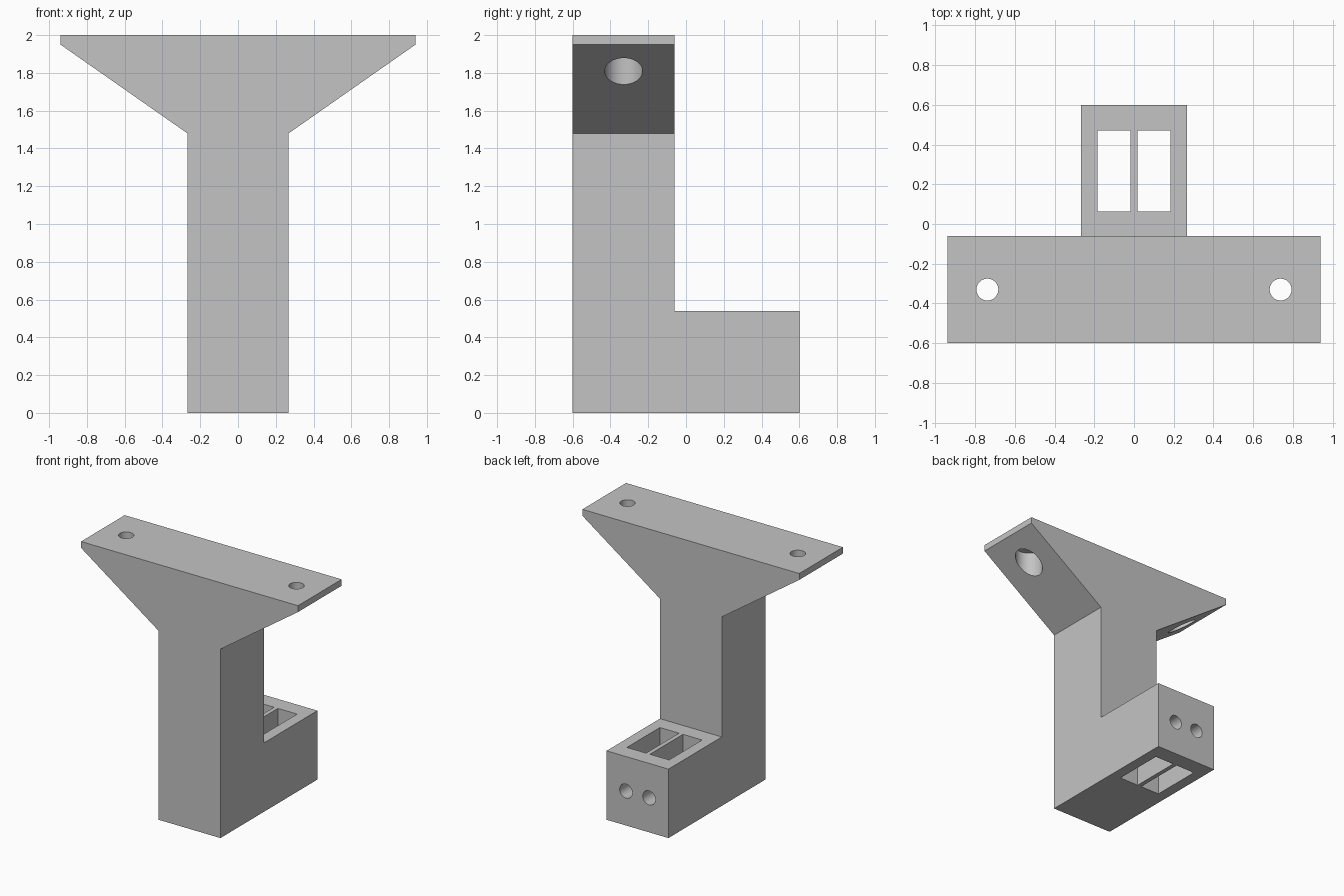
import bpy, bmesh, math
from mathutils import Matrix, Vector

cube = bpy.data.objects.get("Cube")
if cube:
    bpy.data.objects.remove(cube, do_unlink=True)

grey = bpy.data.materials.new("light grey plastic")
grey.use_nodes = True
GREY = (0.55, 0.55, 0.55, 1)
grey.diffuse_color = GREY
grey.node_tree.nodes["Principled BSDF"].inputs["Base Color"].default_value = GREY


def finish(name, bm):
    bmesh.ops.recalc_face_normals(bm, faces=bm.faces)
    mesh = bpy.data.meshes.new(name)
    bm.to_mesh(mesh)
    bm.free()
    mesh.materials.append(grey)
    obj = bpy.data.objects.new(name, mesh)
    bpy.context.collection.objects.link(obj)
    return obj


def extrude_profile(name, points, direction):
    """Extrude a closed outline from -direction to +direction."""
    bm = bmesh.new()
    d = Vector(direction)
    face = bm.faces.new([bm.verts.new(Vector(p) - d) for p in points])
    out = bmesh.ops.extrude_face_region(bm, geom=[face])
    verts = [g for g in out["geom"] if isinstance(g, bmesh.types.BMVert)]
    bmesh.ops.translate(bm, verts=verts, vec=2 * d)
    return finish(name, bm)


def box(name, low, high):
    bm = bmesh.new()
    low, high = Vector(low), Vector(high)
    bmesh.ops.create_cube(bm, size=1, matrix=Matrix.Translation((low + high) / 2)
                          @ Matrix.Diagonal((high - low).to_4d()))
    return finish(name, bm)


def cylinder(name, start, end, radius):
    bm = bmesh.new()
    start, end = Vector(start), Vector(end)
    axis = end - start
    turn = axis.to_track_quat("Z", "Y").to_matrix().to_4x4()
    bmesh.ops.create_cone(bm, cap_ends=True, segments=64, radius1=radius, radius2=radius,
                          depth=axis.length, matrix=Matrix.Translation((start + end) / 2) @ turn)
    return finish(name, bm)


def combine(target, tool, operation):
    """Apply a boolean and remove the helper."""
    mod = target.modifiers.new(operation.lower(), "BOOLEAN")
    mod.operation = operation
    mod.solver = "EXACT"
    mod.object = tool
    tool.hide_render = True
    bpy.context.view_layer.objects.active = target
    bpy.ops.object.modifier_apply(modifier=mod.name)
    bpy.data.objects.remove(tool, do_unlink=True)


# Bracket body: flared front outline crossed with the L-shaped side outline
half = [(0.268, 0), (0.268, 1.48), (0.94, 1.95), (0.94, 2)]
front = [(x, 0, z) for x, z in half] + [(-x, 0, z) for x, z in reversed(half)]
bracket = extrude_profile("bracket", front, (0, 1, 0))
side = [(-0.6, -0.5), (0.6, -0.5), (0.6, 0.54), (-0.06, 0.54), (-0.06, 2.5), (-0.6, 2.5)]
outline = extrude_profile("side_outline", [(0, y, z) for y, z in side], (1.2, 0, 0))
combine(bracket, outline, "INTERSECT")

for s in (-1, 1):
    # Screw hole with a wide counterbore under each wing
    x, y = 0.738 * s, -0.33
    combine(bracket, cylinder("screw_hole", (x, y, 1.6), (x, y, 2.2), 0.055), "DIFFERENCE")
    combine(bracket, cylinder("counterbore", (x, y, 1.6), (x, y, 1.945), 0.1), "DIFFERENCE")
    # Slot through the foot, and the round hole leading into it from the back
    a, b = sorted((0.017 * s, 0.183 * s))
    combine(bracket, box("slot", (a, 0.062, -0.2), (b, 0.47, 0.8)), "DIFFERENCE")
    combine(bracket, cylinder("back_hole", (0.1 * s, 0.35, 0.27), (0.1 * s, 0.8, 0.27), 0.055),
            "DIFFERENCE")

# Smooth bores, crisp edges
bpy.ops.object.select_all(action="DESELECT")
bracket.select_set(True)
bpy.context.view_layer.objects.active = bracket
bpy.ops.object.shade_smooth_by_angle(angle=math.radians(25))
